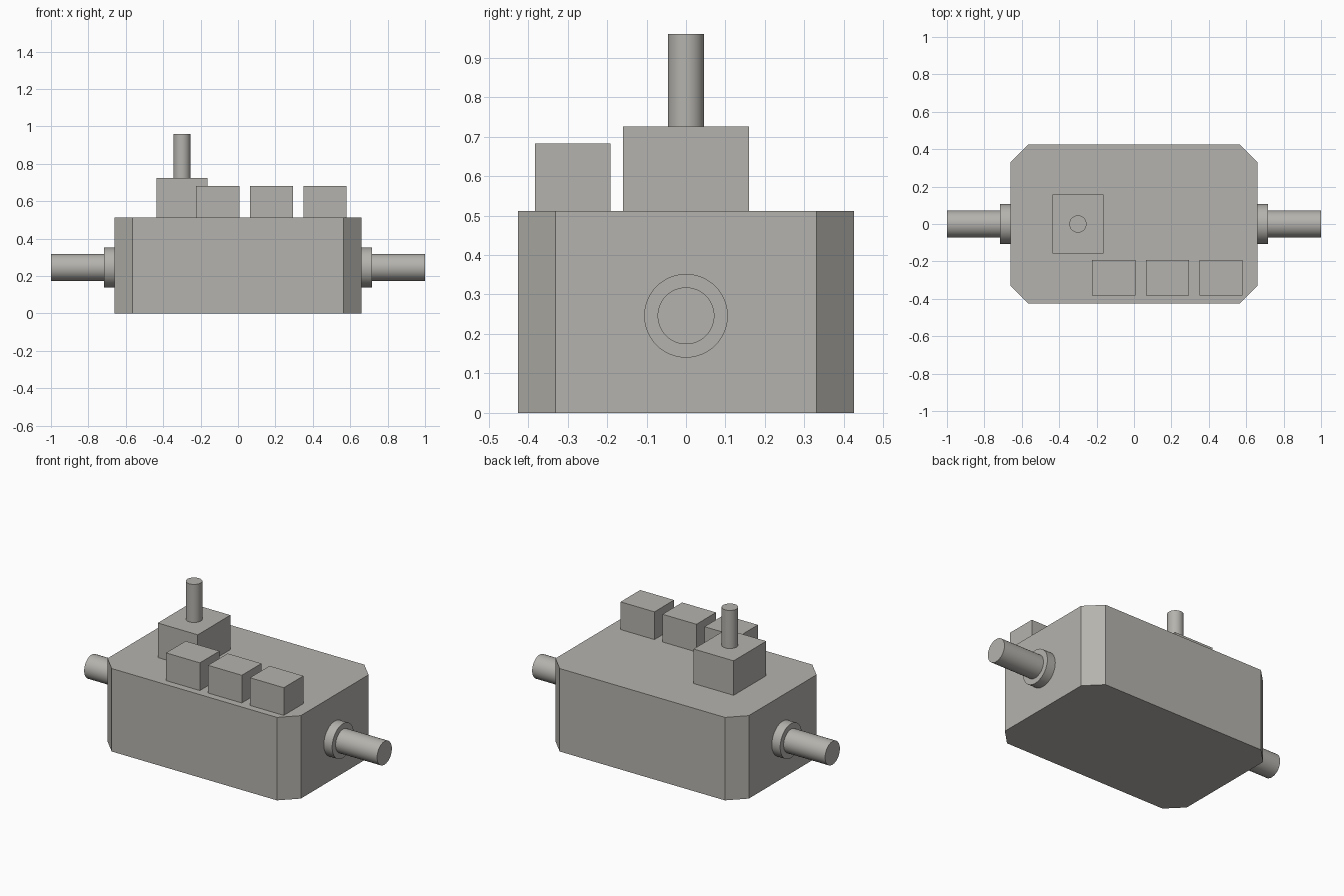
import bpy, bmesh, math

cube = bpy.data.objects.get("Cube")
if cube:
    bpy.data.objects.remove(cube, do_unlink=True)

# Single flat colour
GREY = (0.46, 0.45, 0.42, 1.0)
mat = bpy.data.materials.new("warm grey")
mat.use_nodes = True
mat.diffuse_color = GREY
mat.node_tree.nodes["Principled BSDF"].inputs["Base Color"].default_value = GREY

BODY_TOP = 0.512
AXIS_Z = 0.246


def box(name, size, x, y, z0, corner=0.0):
    """Box standing on z0, with optional chamfered vertical corners."""
    bm = bmesh.new()
    bmesh.ops.create_cube(bm, size=1)
    bmesh.ops.scale(bm, vec=size, verts=bm.verts)
    if corner:
        upright = [e for e in bm.edges
                   if abs(e.verts[0].co.z - e.verts[1].co.z) > 0.1]
        bmesh.ops.bevel(bm, geom=upright, offset=corner, segments=1,
                        affect='EDGES')
    mesh = bpy.data.meshes.new(name)
    bm.to_mesh(mesh)
    bm.free()
    mesh.materials.append(mat)
    obj = bpy.data.objects.new(name, mesh)
    obj.location = (x, y, z0 + size[2] / 2)
    bpy.context.collection.objects.link(obj)


def rod(name, radius, start, end, along_x=False):
    """Smooth cylinder between two points on the x or z axis."""
    mid = [(a + b) / 2 for a, b in zip(start, end)]
    bpy.ops.mesh.primitive_cylinder_add(
        vertices=48, radius=radius, depth=math.dist(start, end), location=mid,
        rotation=(0, math.pi / 2 if along_x else 0, 0))
    obj = bpy.context.object
    obj.name = name
    obj.data.materials.append(mat)
    bpy.ops.object.shade_smooth_by_angle(angle=math.radians(35))


# Main housing
box("housing", (1.32, 0.852, BODY_TOP), 0, 0, 0, corner=0.096)

# Collar and shaft on each end
for side, sign in (("left", 1), ("right", -1)):
    rod(side + "_collar", 0.106, (sign * 0.66, 0, AXIS_Z),
        (sign * 0.717, 0, AXIS_Z), along_x=True)
    rod(side + "_shaft", 0.072, (sign * 0.65, 0, AXIS_Z),
        (sign * 1.0, 0, AXIS_Z), along_x=True)

# Upright post on its block
box("post_block", (0.273, 0.318, 0.213), -0.30, 0, BODY_TOP)
rod("post", 0.046, (-0.30, 0, 0.72), (-0.30, 0, 0.96))

# Row of three small blocks along the front
for i in range(3):
    box(f"small_block_{i + 1}", (0.231, 0.191, 0.171),
        -0.108 + i * 0.2865, -0.287, BODY_TOP)
